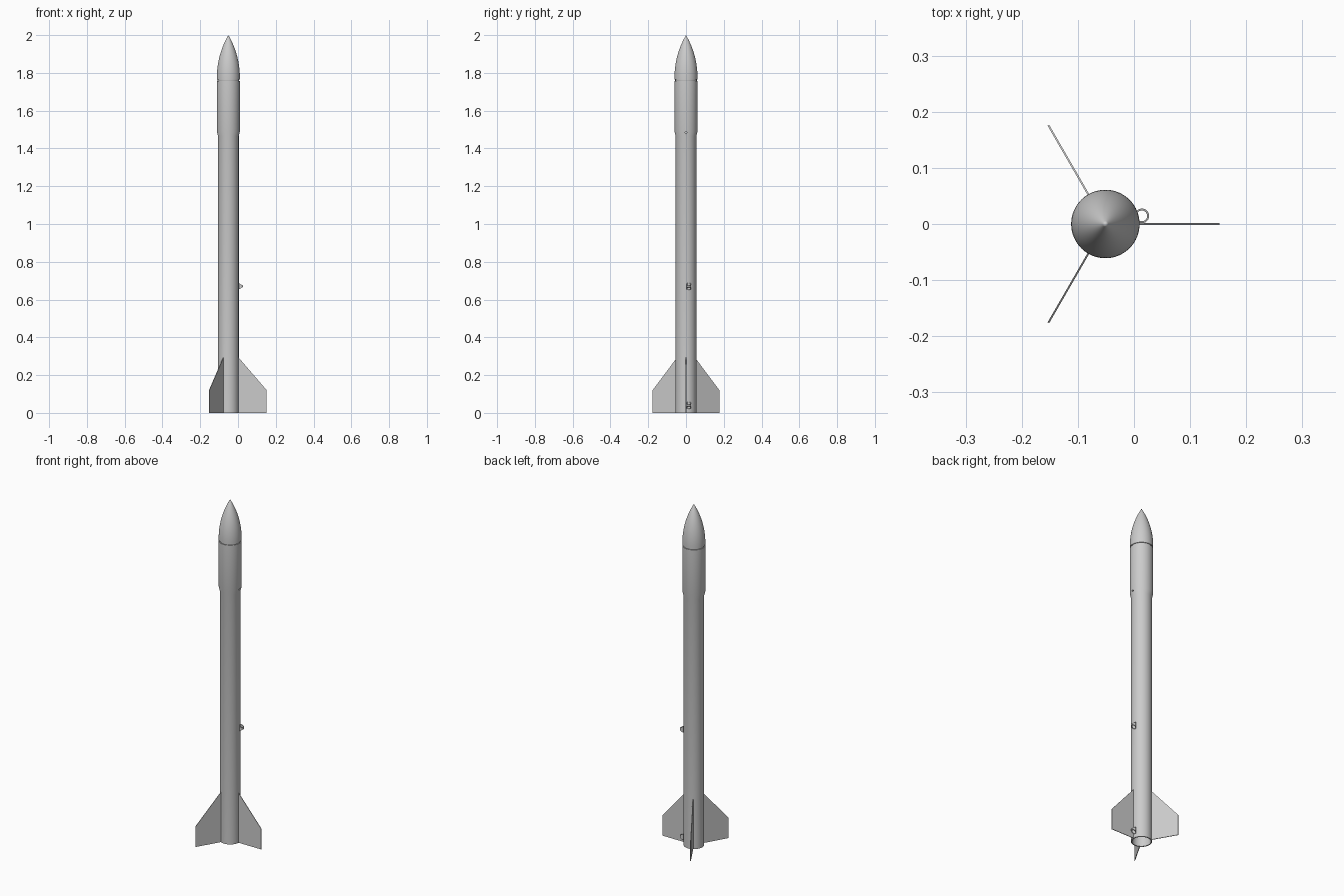
import bpy, bmesh, math
from mathutils import Matrix, Vector

if "Cube" in bpy.data.objects:
    bpy.data.objects.remove(bpy.data.objects["Cube"], do_unlink=True)

AXIS_X = -0.051
TUBE_R, BAY_R = 0.055, 0.061

grey = bpy.data.materials.new("light grey")
grey.use_nodes = True
grey.diffuse_color = (0.6, 0.6, 0.6, 1)
grey.node_tree.nodes["Principled BSDF"].inputs["Base Color"].default_value = (0.6, 0.6, 0.6, 1)


def finish(name, bm, smooth=True):
    bmesh.ops.recalc_face_normals(bm, faces=bm.faces)
    mesh = bpy.data.meshes.new(name)
    bm.to_mesh(mesh)
    bm.free()
    mesh.materials.append(grey)
    obj = bpy.data.objects.new(name, mesh)
    bpy.context.collection.objects.link(obj)
    if smooth:
        bpy.ops.object.select_all(action='DESELECT')
        obj.select_set(True)
        bpy.context.view_layer.objects.active = obj
        bpy.ops.object.shade_smooth_by_angle(angle=math.radians(30))
    return obj


def revolve(name, profile, centre, steps=64, closed=True):
    """Spin (radius, z) points around a vertical axis."""
    bm = bmesh.new()
    verts = [bm.verts.new((r, 0, z)) for r, z in profile]
    edges = [bm.edges.new(pair) for pair in zip(verts, verts[1:])]
    if closed:
        edges.append(bm.edges.new((verts[-1], verts[0])))
    bmesh.ops.spin(bm, geom=verts + edges, cent=(0, 0, 0), axis=(0, 0, 1),
                   angle=math.tau, steps=steps, use_merge=True)
    bmesh.ops.remove_doubles(bm, verts=bm.verts, dist=1e-5)
    bmesh.ops.translate(bm, verts=bm.verts, vec=centre)
    return finish(name, bm)


# Hollow body tube with a wider payload bay
body = revolve("body_tube", [
    (TUBE_R, 0), (TUBE_R, 1.465), (BAY_R, 1.49), (BAY_R, 1.758),
    (0.049, 1.758), (0.049, 0)], (AXIS_X, 0, 0))

# Small vent hole on the left side of the bay
bm = bmesh.new()
bmesh.ops.create_cone(bm, cap_ends=True, segments=16, radius1=0.005, radius2=0.005, depth=0.04,
                      matrix=Matrix.Translation((0.006, 0, 1.485)) @ Matrix.Rotation(math.pi / 2, 4, 'Y'))
cutter = finish("vent_cutter", bm, smooth=False)
cutter.hide_render = True
cutter.hide_set(True)
cut = body.modifiers.new("vent_hole", 'BOOLEAN')
cut.operation = 'DIFFERENCE'
cut.object = cutter
cut.solver = 'EXACT'

# Ogive nose cone above a narrow joint groove
BASE_Z, LENGTH = 1.775, 0.225
rho = (BAY_R ** 2 + LENGTH ** 2) / (2 * BAY_R)
nose = [(0, 1.74), (0.048, 1.74), (0.057, 1.758), (0.057, 1.764), (BAY_R, 1.764)]
for i in range(24):
    h = LENGTH * i / 24
    nose.append((math.sqrt(rho ** 2 - h ** 2) + BAY_R - rho, BASE_Z + h))
nose.append((0, BASE_Z + LENGTH))
revolve("nose_cone", nose, (AXIS_X, 0, 0), closed=False)

# Three thin swept fins
for name, turn in (("left_fin", 0), ("rear_fin", 120), ("front_fin", 240)):
    bm = bmesh.new()
    outline = [(0.052, 0), (0.203, 0), (0.203, 0.12), (TUBE_R, 0.292), (0.052, 0.292)]
    face = bm.faces.new([bm.verts.new((r, -0.0016, z)) for r, z in outline])
    side = bmesh.ops.extrude_face_region(bm, geom=[face])
    bmesh.ops.translate(bm, vec=(0, 0.0032, 0),
                        verts=[g for g in side["geom"] if isinstance(g, bmesh.types.BMVert)])
    bmesh.ops.transform(bm, verts=bm.verts, matrix=Matrix.Translation((AXIS_X, 0, 0))
                        @ Matrix.Rotation(math.radians(turn), 4, 'Z'))
    finish(name, bm, smooth=False)

# Launch lugs: short tubes whose ends slant in, away from the body
LUG = Vector((0.014, 0.0145, 0))
for name, z in (("upper_launch_lug", 0.67), ("lower_launch_lug", 0.04)):
    lug = revolve(name, [(0.013, -0.011), (0.013, 0.011), (0.0095, 0.011), (0.0095, -0.011)],
                  LUG + Vector((0, 0, z)), steps=32)
    for v in lug.data.vertices:
        half = 0.011 - 0.6 * (v.co.x - LUG.x)
        v.co.z = z + math.copysign(half, v.co.z - z)
